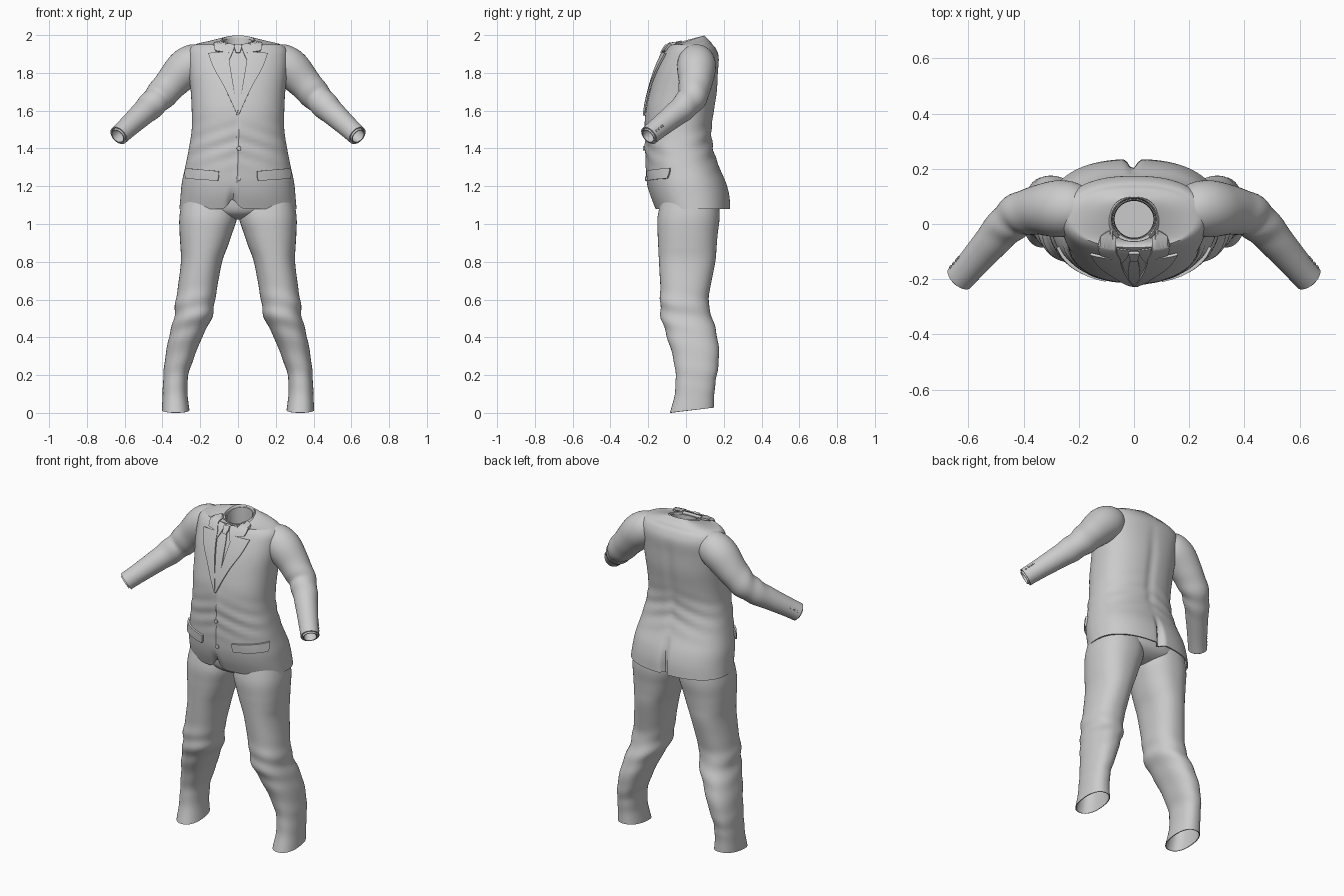
import bpy, bmesh, math
from mathutils import Vector
from mathutils.bvhtree import BVHTree

if "Cube" in bpy.data.objects:
    bpy.data.objects.remove(bpy.data.objects["Cube"])


def spline(keys, steps):
    """Smooth curve through tuples of any length."""
    out = []
    for i in range(len(keys) - 1):
        a, b, c, d = (keys[max(i - 1, 0)], keys[i], keys[i + 1], keys[min(i + 2, len(keys) - 1)])
        for k in range(steps):
            t = k / steps
            out.append(tuple(q + .5 * t * (r - p + t * (2 * p - 5 * q + 4 * r - s + t * (3 * (q - r) + s - p)))
                             for p, q, r, s in zip(a, b, c, d)))
    return out + [tuple(keys[-1])]


def skin(name, rows, closed=True, thick=0.0, mirror=False, cap=False):
    """Surface through rows of points, with optional inward thickness and mirror."""
    bm = bmesh.new()
    grid = [[bm.verts.new(p) for p in r] for r in rows]
    n = len(rows[0])
    for r0, r1 in zip(grid, grid[1:]):
        for j in range(n if closed else n - 1):
            k = (j + 1) % n
            bm.faces.new((r0[j], r0[k], r1[k], r1[j]))
    if cap:
        bm.faces.new(grid[0])
        bm.faces.new(grid[-1])
    bmesh.ops.recalc_face_normals(bm, faces=bm.faces)
    me = bpy.data.meshes.new(name)
    bm.to_mesh(me)
    bm.free()
    ob = bpy.data.objects.new(name, me)
    bpy.context.collection.objects.link(ob)
    if thick:
        m = ob.modifiers.new("Thickness", 'SOLIDIFY')
        m.thickness, m.offset = thick, -1
    if mirror:
        ob.modifiers.new("Mirror", 'MIRROR').use_mirror_merge = False
    return ob


def oval(cx, rx, yf, yb, z, p, n):
    pts = []
    for i in range(n):
        a = 2 * math.pi * i / n
        c, s = math.cos(a), math.sin(a)
        pts.append((cx + rx * math.copysign(abs(c) ** (2 / p), c),
                    (yf + yb) / 2 + (yb - yf) / 2 * math.copysign(abs(s) ** (2 / p), s), z))
    return pts


# Jacket body: front overlap, cutaway hem, back vent and soft folds
def tailor(p):
    x, y, z = p
    x0 = x
    if y < 0 and z < 1.6:
        x += -.05 * (1.6 - z) * math.exp(-(x0 / .1) ** 2)
        if x0 > 1e-5:
            y -= .011 * math.exp(-x0 / .08) * min(1, (1.6 - z) / .1)
        if z < 1.2:
            z += .05 * math.exp(-((x0 + .004) / .03) ** 2) * (1.2 - z) / .12
    if y > 0 and z < 1.3:
        y -= .035 * math.exp(-((x + .005) / .018) ** 2) * min(1, (1.3 - z) / .18)
    if y > 0 and 1.3 < z < 1.9:
        y -= .008 * math.exp(-(x / .03) ** 2) * math.sin((z - 1.3) / .6 * math.pi)
    w = math.exp(-((z - 1.42) / .1) ** 2)
    y += .004 * w * math.sin(z * 75 + abs(x) * 25)
    if z > 1.95:
        z += .33 * (y - .02) * (z - 1.95) / .022
    return (x, y, z)


body_keys = [(.31, -.157, .235, 1.08), (.304, -.183, .23, 1.15), (.297, -.198, .212, 1.22),
             (.28, -.204, .177, 1.30), (.26, -.208, .145, 1.40), (.245, -.212, .137, 1.50),
             (.245, -.212, .15, 1.60), (.25, -.192, .165, 1.70), (.26, -.163, .17, 1.80),
             (.264, -.13, .174, 1.88), (.258, -.105, .16, 1.925), (.228, -.085, .14, 1.95),
             (.16, -.074, .115, 1.962), (.087, -.063, .098, 1.972)]
body_rows = [[tailor(p) for p in oval(0, rx, yf, yb, z, 2.35, 240)]
             for rx, yf, yb, z in spline(body_keys, 5)]
jacket = skin("jacket_body", body_rows, thick=.008)
tree = BVHTree.FromPolygons([v.co[:] for v in jacket.data.vertices],
                            [f.vertices[:] for f in jacket.data.polygons])


def drape(name, left, right, lift, thick=.006, side=1, cols=10):
    """Cloth patch between two (x, z) curves, laid on the jacket front."""
    rows = []
    for (xa, za), (xb, zb) in zip(spline(left, 8), spline(right, 8)):
        row = []
        for j in range(cols + 1):
            t = j / cols
            x, z = side * (xa + (xb - xa) * t), za + (zb - za) * t
            co, no, _, _ = tree.ray_cast(Vector((x, -1, z)), Vector((0, 1, 0)))
            if co is None or co.y > .06:
                co, no, _, _ = tree.find_nearest(Vector((x, -.06, z)))
            if no.y > 0:
                no = -no
            row.append(co + no * lift)
        rows.append(row)
    ob = skin(name, rows, closed=False)
    m = ob.modifiers.new("Thickness", 'SOLIDIFY')
    m.thickness, m.offset = thick, 0
    return ob


# Shirt front, tie and knot
v_edge = [(.055, 1.935), (.045, 1.86), (.024, 1.72), (.0, 1.585)]
drape("shirt_front", [(-x, z) for x, z in v_edge], v_edge, .002, .003)
tie = [(.011, 1.905), (.019, 1.84), (.02, 1.72), (.001, 1.60)]
drape("tie", [(-x, z) for x, z in tie], tie, .007)
knot = [(.02, 1.94), (.017, 1.92), (.01, 1.90)]
drape("tie_knot", [(-x, z) for x, z in knot], knot, .013, .012)

# Lapels, collar leaves, shirt wings and pocket flaps
for side, label in ((1, "left"), (-1, "right")):
    drape("lapel_" + label, [(.05, 1.905), (.042, 1.84), (.022, 1.72), (-.002, 1.58)],
          [(.155, 1.9), (.125, 1.82), (.07, 1.72), (.004, 1.575)], .009, .01, side)
    drape("collar_leaf_" + label, [(.07, 1.962), (.062, 1.935), (.048, 1.9)],
          [(.125, 1.95), (.125, 1.93), (.118, 1.912)], .009, .01, side)
    drape("shirt_wing_" + label, [(.014, 1.945), (.026, 1.91), (.045, 1.868)],
          [(.062, 1.95), (.06, 1.91), (.05, 1.865)], .008, .006, side)
    drape("pocket_flap_" + label, [(.10, 1.28), (.10, 1.255), (.105, 1.23)],
          [(.27, 1.295), (.272, 1.265), (.27, 1.24)], .006, .012, side)

# Jacket collar folded around the neck, open at the front
collar_rows = []
for i in range(49):
    a = math.radians(-50 + 280 * i / 48)
    c, s = math.cos(a), math.sin(a)
    collar_rows.append([(.084 * k * c, .017 + .08 * k * s, 1.977 + .021 * s + dz)
                        for k, dz in ((.93, -.03), (.95, -.006), (1.0, 0), (1.1, -.008), (1.3, -.034))])
skin("jacket_collar", collar_rows, closed=False, thick=.004)

# Shirt neck band
band = []
for k, top, drop in ((.95, 1, .1), (.97, 1, .04), (1, 1, 0)):
    band.append([(.074 * k * math.cos(t), .017 + .07 * k * math.sin(t), 1.966 + .02 * math.sin(t) - drop)
                 for t in (2 * math.pi * j / 48 for j in range(48))])
skin("shirt_neck_band", band, thick=.004)


# Sleeves with shirt cuffs
def tube(keys, steps, n=40, fold=0.0):
    pts = spline(keys, steps)
    rows = []
    for i, q in enumerate(pts):
        a, b = pts[max(i - 1, 0)], pts[min(i + 1, len(pts) - 1)]
        d = (Vector(b[:3]) - Vector(a[:3])).normalized()
        u = d.cross(Vector((0, 1, 0))).normalized()
        w = d.cross(u)
        row = []
        for j in range(n):
            t = 2 * math.pi * j / n
            r = q[3] + fold * math.sin(i * .9 + 2 * math.sin(t)) * math.exp(-((q[0] - .43) / .06) ** 2)
            row.append(Vector(q[:3]) + (u * math.cos(t) + w * math.sin(t)) * r)
        rows.append(row)
    return rows


arm = [(.19, .05, 1.868, .085), (.235, .055, 1.853, .1), (.285, .055, 1.818, .102), (.35, .05, 1.748, .089),
       (.415, .034, 1.675, .079), (.47, -.012, 1.618, .071), (.53, -.08, 1.562, .062),
       (.595, -.155, 1.502, .055), (.632, -.196, 1.468, .053)]
skin("sleeve", tube(arm, 6, fold=.003), thick=.007, mirror=True)
skin("shirt_cuff", tube([(.575, -.132, 1.52, .042), (.606, -.167, 1.492, .042), (.637, -.201, 1.464, .041)], 3),
     thick=.005, mirror=True)


# Buttons
def button(name, loc, normal, r):
    q = Vector(normal).normalized().to_track_quat('Z', 'Y')
    bpy.ops.mesh.primitive_cylinder_add(vertices=20, radius=r, depth=.009, location=loc,
                                        rotation=q.to_euler())
    ob = bpy.context.object
    ob.name = name
    m = ob.modifiers.new("Bevel", 'BEVEL')
    m.width, m.segments = .002, 2


for z in (1.40, 1.24):
    co, no, _, _ = tree.ray_cast(Vector((.005, -1, z)), Vector((0, 1, 0)))
    button("front_button", co + Vector((0, -.003, 0)), (0, -1, 0), .012)
out = Vector((.72, .6, .35)).normalized()
for x, y, z, r in spline(arm[-2:], 4)[:4:1]:
    for side in (1, -1):
        p = Vector((x, y, z)) + out * r
        button("sleeve_button", (side * p.x, p.y, p.z), (side * out.x, out.y, out.z), .006)


# Trouser legs and seat
def crumple(p, cx):
    x, y, z = p
    w = math.exp(-((z - .5) / .12) ** 2) + .6 * math.exp(-((z - .2) / .1) ** 2)
    k = 1 + .03 * w * math.sin(z * 55 + 9 * y + 14 * (x - cx))
    x, y = cx + (x - cx) * k, .03 + (y - .03) * k
    if z < .2:
        z += .12 * y * (1 - z / .2)
    return (x, y, z)


leg_keys = [(.15, .142, -.125, .17, 1.15), (.157, .153, -.15, .178, 1.04), (.17, .139, -.15, .168, .95),
            (.18, .125, -.147, .162, .88), (.193, .109, -.143, .155, .80), (.215, .104, -.136, .128, .66),
            (.228, .104, -.138, .12, .58), (.24, .1, -.13, .14, .50), (.278, .088, -.10, .166, .40),
            (.307, .077, -.07, .175, .30), (.329, .066, -.055, .163, .20), (.333, .066, -.06, .15, .10),
            (.33, .073, -.085, .148, .011)]
skin("trouser_leg", [[crumple(p, k[0]) for p in oval(*k, 2.3, 56)] for k in spline(leg_keys, 6)],
     thick=.005, mirror=True)
seat_keys = [(.05, -.05, .08, 1.025), (.15, -.11, .14, 1.045), (.26, -.14, .18, 1.09), (.275, -.15, .18, 1.2)]
skin("trouser_seat", [oval(0, *k, 2.3, 56) for k in spline(seat_keys, 4)], cap=True)

# Freeze modifiers and smooth the cloth
bpy.ops.object.select_all(action='SELECT')
bpy.context.view_layer.objects.active = jacket
bpy.ops.object.convert(target='MESH')
bpy.ops.object.shade_smooth_by_angle(angle=math.radians(40))
